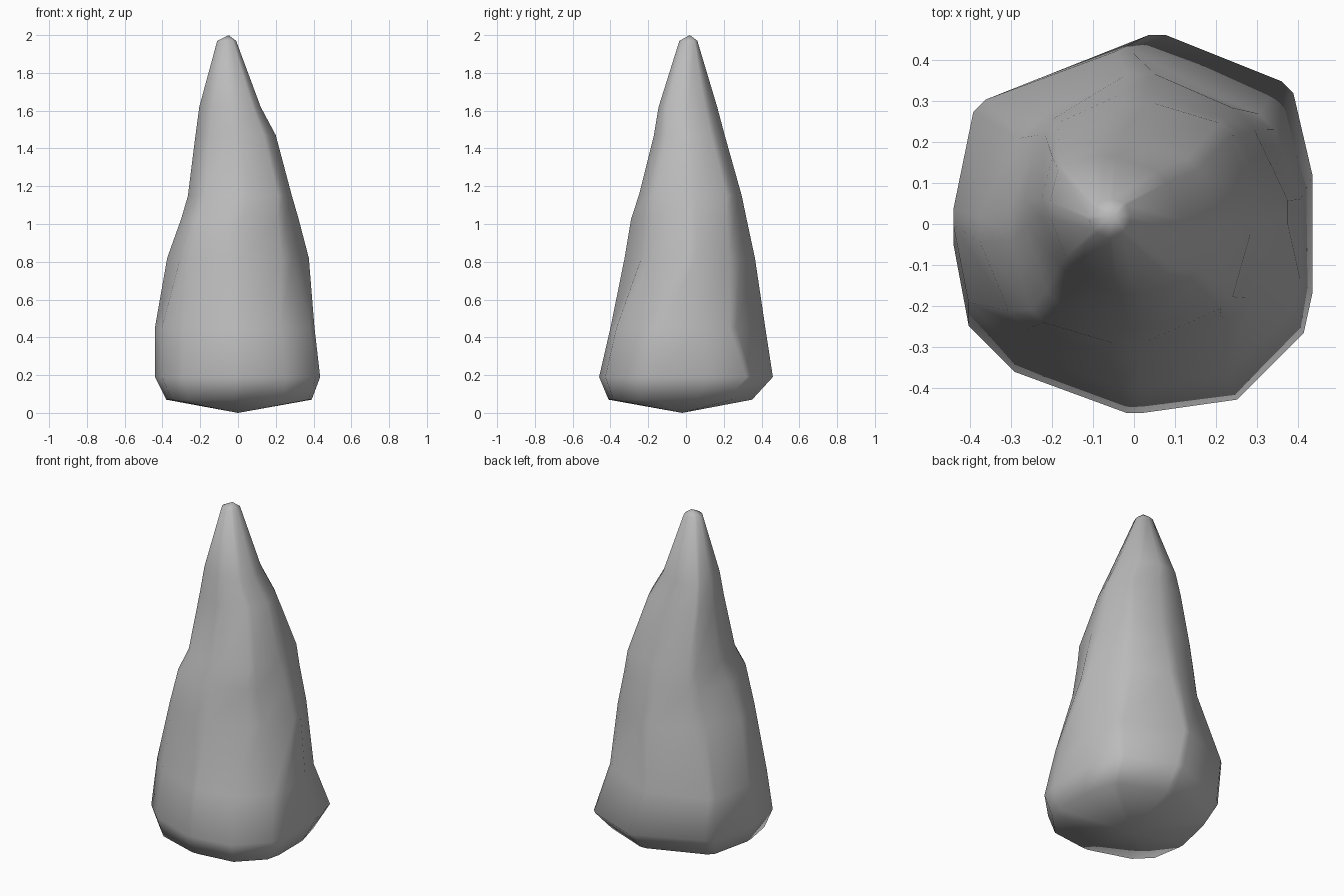
import bpy
import bmesh
from math import cos, sin, pi

cube = bpy.data.objects.get("Cube")
if cube:
    bpy.data.objects.remove(cube, do_unlink=True)

# Plain grey stone
stone = bpy.data.materials.new("grey_stone")
stone.use_nodes = True
colour = (0.5, 0.5, 0.5, 1)
stone.diffuse_color = colour
stone.node_tree.nodes["Principled BSDF"].inputs["Base Color"].default_value = colour

# Height, then the reach in eight directions, anticlockwise from +x
LEVELS = [
    (0.07, (.39, .40, .35, .37, .38, .42, .41, .44)),
    (0.19, (.435, .50, .46, .45, .44, .46, .46, .48)),
    (0.45, (.405, .405, .42, .47, .44, .42, .40, .42)),
    (0.82, (.375, .37, .365, .345, .375, .365, .325, .33)),
    (1.03, (.32, .335, .32, .32, .30, .325, .29, .305)),
    (1.15, (.285, .32, .295, .305, .265, .265, .25, .295)),
    (1.47, (.20, .205, .205, .255, .225, .20, .17, .19)),
    (1.62, (.12, .13, .165, .225, .205, .175, .145, .14)),
    (1.97, (-.01, .02, .06, .10, .11, .08, .035, .0)),
]

# Part of each side kept when the corners are cut: uneven at the foot
FOOT_SPANS = [(.15, .7), (.25, .4), (.4, .5), (.6, .75),
              (.5, .6), (.15, .6), (.42, .52), (.15, .9)]
UPPER_SPANS = [(.38, .62)] * 8


def section(reach, spans):
    """Octagon bounded by the eight reaches, with its corners cut."""
    points = []
    for k in range(8):
        a = k * pi / 4
        h = reach[k]
        # Signed ends of this side along its tangent
        start = h - reach[k - 1] * 2 ** 0.5
        end = reach[(k + 1) % 8] * 2 ** 0.5 - h
        for t in spans[k]:
            s = start + (end - start) * t
            points.append((h * cos(a) - s * sin(a), h * sin(a) + s * cos(a)))
    return points


# Stone spire: stacked rings closed by a low point below and a blunt tip above
bm = bmesh.new()
rings = []
for z, reach in LEVELS:
    spans = FOOT_SPANS if z < 0.5 else UPPER_SPANS
    rings.append([bm.verts.new((x, y, z)) for x, y in section(reach, spans)])
bottom = bm.verts.new((0, -0.02, 0))
tip = bm.verts.new((-0.05, 0.02, 2))
count = len(rings[0])
for i in range(count):
    j = (i + 1) % count
    for low, high in zip(rings, rings[1:]):
        bm.faces.new((low[i], low[j], high[j], high[i]))
    bm.faces.new((bottom, rings[0][j], rings[0][i]))
    bm.faces.new((tip, rings[-1][i], rings[-1][j]))
bmesh.ops.recalc_face_normals(bm, faces=bm.faces)
for face in bm.faces:
    face.smooth = True

mesh = bpy.data.meshes.new("stone_spire")
bm.to_mesh(mesh)
bm.free()
mesh.materials.append(stone)
spire = bpy.data.objects.new("stone_spire", mesh)
bpy.context.collection.objects.link(spire)
